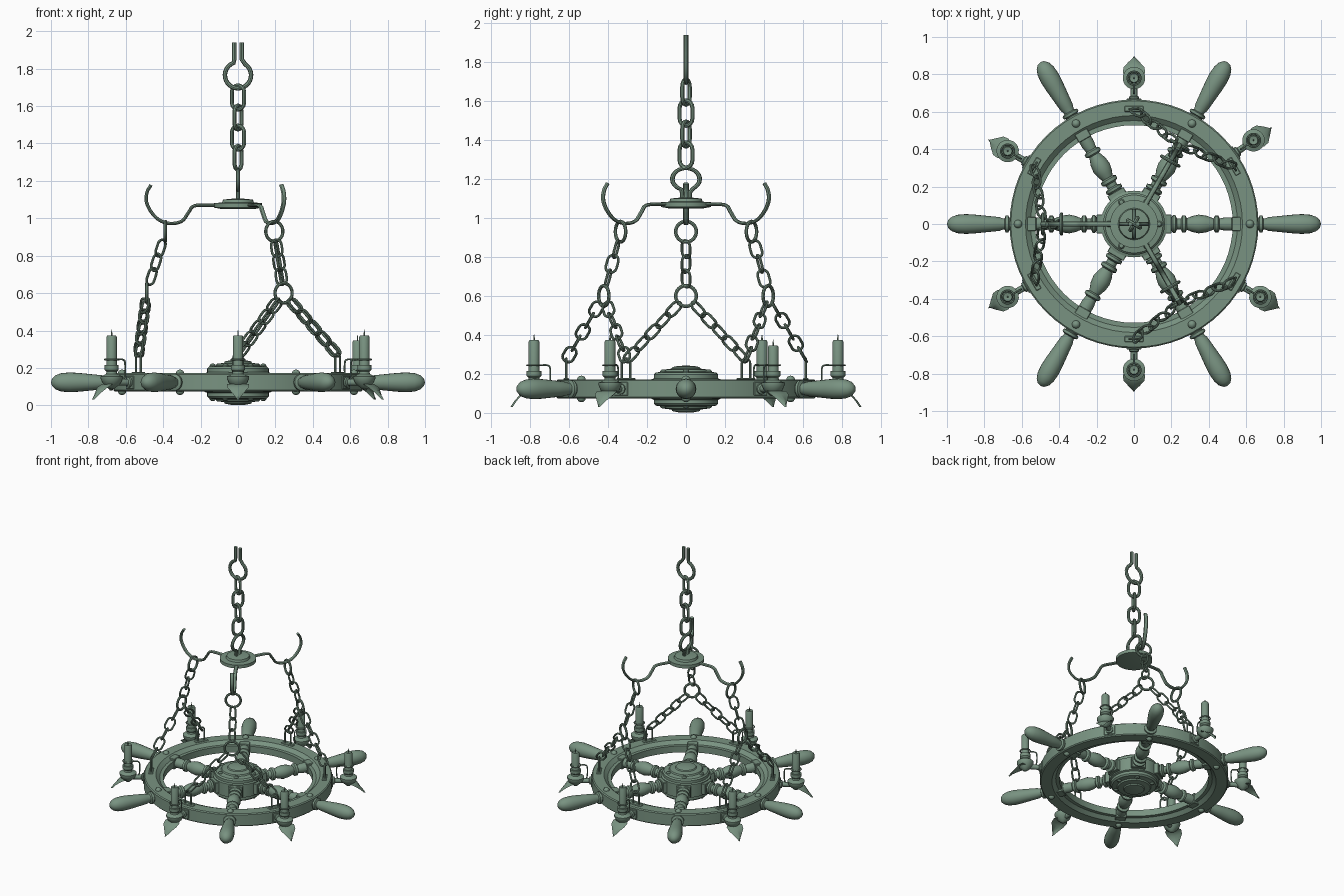
import bpy, bmesh
from math import sin, cos, pi, radians
from mathutils import Matrix, Vector

if "Cube" in bpy.data.objects:
    bpy.data.objects.remove(bpy.data.objects["Cube"])

# weathered green metal
MAT = bpy.data.materials.new("green_patina")
MAT.diffuse_color = (.19, .29, .22, 1)
MAT.use_nodes = True
MAT.node_tree.nodes["Principled BSDF"].inputs["Base Color"].default_value = MAT.diffuse_color


def add(name, mesh, m=None, smooth=True):
    ob = bpy.data.objects.new(name, mesh)
    bpy.context.collection.objects.link(ob)
    if m is not None:
        ob.matrix_world = m
    if not mesh.materials:
        mesh.materials.append(MAT)
    if smooth:
        mesh.polygons.foreach_set("use_smooth", [True] * len(mesh.polygons))
        mesh.set_sharp_from_angle(angle=radians(35))
    return ob


def lathe_mesh(name, prof, n=24, closed=False):
    """Revolve (radius, z) points round z."""
    bm = bmesh.new()
    rows = [[bm.verts.new((r * cos(2 * pi * i / n), r * sin(2 * pi * i / n), z))
             for i in range(n)] for r, z in prof]
    pairs = list(zip(rows, rows[1:]))
    if closed:
        pairs.append((rows[-1], rows[0]))
    for a, b in pairs:
        for i in range(n):
            j = (i + 1) % n
            bm.faces.new((a[i], a[j], b[j], b[i]))
    bmesh.ops.remove_doubles(bm, verts=bm.verts, dist=1e-5)
    bmesh.ops.recalc_face_normals(bm, faces=bm.faces)
    me = bpy.data.meshes.new(name)
    bm.to_mesh(me)
    bm.free()
    return me


def tube_mesh(name, pts, r, closed=False, res=2):
    """Round wire along a path."""
    cu = bpy.data.curves.new(name, 'CURVE')
    cu.dimensions = '3D'
    cu.bevel_depth, cu.bevel_resolution, cu.use_fill_caps = r, res, True
    sp = cu.splines.new('POLY')
    sp.points.add(len(pts) - 1)
    for p, c in zip(sp.points, pts):
        p.co = (*c, 1)
    sp.use_cyclic_u = closed
    ob = bpy.data.objects.new(name, cu)
    bpy.context.collection.objects.link(ob)
    me = bpy.data.meshes.new_from_object(ob)
    bpy.data.objects.remove(ob)
    return me


def box_mesh(name, sx, sy, sz):
    bm = bmesh.new()
    bmesh.ops.create_cube(bm, size=1, matrix=Matrix.Diagonal((sx, sy, sz, 1)))
    bmesh.ops.bevel(bm, geom=bm.edges[:], offset=0.003, segments=1, affect='EDGES')
    me = bpy.data.meshes.new(name)
    bm.to_mesh(me)
    bm.free()
    return me


def smooth_path(pts, steps=5):
    """Catmull-Rom through the points."""
    P = [Vector(p) for p in pts]
    P = [2 * P[0] - P[1]] + P + [2 * P[-1] - P[-2]]
    out = []
    for a, b, c, d in zip(P, P[1:], P[2:], P[3:]):
        for k in range(steps):
            t = k / steps
            out.append(0.5 * (2 * b + (c - a) * t + (2 * a - 5 * b + 4 * c - d) * t * t
                              + (3 * b - a - 3 * c + d) * t ** 3))
    return out + [P[-2]]


def circle(r, a0=0, a1=2 * pi, n=24):
    return [(r * cos(a0 + (a1 - a0) * i / n), 0, r * sin(a0 + (a1 - a0) * i / n)) for i in range(n)]


def polar(r, deg, z):
    return Vector((r * cos(radians(deg)), r * sin(radians(deg)), z))


def rot(deg, x=0, z=0):
    return Matrix.Rotation(radians(deg), 4, 'Z') @ Matrix.Translation((x, 0, z))


def chain(name, p0, p1, n, half_w, wire, twist=45):
    d = p1 - p0
    pitch = d.length / n
    st = pitch / 2 + wire - half_w
    pts = [(x, 0, z + (st if i < 9 else -st)) for i, (x, _, z) in
           enumerate(circle(half_w, 0, pi * 9 / 8, 9) + circle(half_w, pi, 17 / 8 * pi, 9))]
    me = tube_mesh(name, pts, wire, True)
    q = d.to_track_quat('Z', 'Y').to_matrix().to_4x4()
    for i in range(n):
        add(name, me, Matrix.Translation(p0 + d * ((i + .5) / n)) @ q
            @ Matrix.Rotation(radians(twist + 90 * (i % 2)), 4, 'Z'))


C = 0.123                      # wheel mid height
TO_X = Matrix.Rotation(pi / 2, 4, 'Y')

# wheel rim with sloped inner step
add("rim", lathe_mesh("rim", [(.665, C + .042), (.658, C + .049), (.58, C + .049), (.553, C + .025),
    (.528, C + .025), (.528, C - .025), (.553, C - .025), (.58, C - .049), (.658, C - .049),
    (.665, C - .042)], 64, True))

# hub
half = [(.178, .05), (.165, .055), (.165, .075), (.155, .085), (.12, .09), (.115, .1), (.075, .105),
        (.07, .113), (.04, .119), (0, .121)]
add("hub", lathe_mesh("hub", [(r, C - .001 - z) for r, z in half[::-1]] + [(r, C - .001 + z) for r, z in half], 36))

# spokes, handles, bolts
spoke = lathe_mesh("spoke", [(0, .16), (.036, .16), (.036, .2), (.047, .208), (.047, .222), (.028, .23),
    (.03, .25), (.046, .258), (.046, .275), (.031, .283), (.042, .31), (.05, .345), (.045, .385), (.03, .425),
    (.045, .433), (.045, .45), (.03, .458), (.036, .49), (.036, .55), (0, .55)], 16)
handle = lathe_mesh("handle", [(0, .65), (.036, .65), (.036, .668), (.045, .672), (.045, .686), (.03, .692),
    (.03, .7), (.037, .72), (.043, .78), (.05, .85), (.053, .9), (.049, .945), (.038, .975), (.02, .994), (0, 1)], 20)
block = box_mesh("spoke_block", .05, .1, .085)
end = box_mesh("spoke_end", .055, .075, .08)
dome = lathe_mesh("bolt", [(.022, -.004), (.022, .004), (.016, .013), (.008, .018), (0, .019)], 12)
stud = lathe_mesh("hub_stud", [(.017, -.01), (.017, .003), (.011, .011), (0, .014)], 10)
FLIP = Matrix.Rotation(pi, 4, 'X')
for a in range(0, 360, 60):
    add("spoke", spoke, rot(a, 0, C) @ TO_X)
    add("handle", handle, rot(a, 0, C) @ TO_X)
    add("spoke_block", block, rot(a, .175, C), False)
    add("spoke_end", end, rot(a, .55, C), False)
    for s, f in ((1, Matrix()), (-1, FLIP)):
        add("rim_bolt", dome, rot(a, .62, C + s * .049) @ f)
        add("hub_stud", stud, rot(a, .135, C + s * .087) @ f)

# candle holders
cup = lathe_mesh("candle_cup", [(0, .085), (.015, .088), (.028, .1), (.05, .12), (.06, .145), (.06, .155),
    (.045, .16), (.03, .168), (.028, .18), (.038, .19), (.038, .215), (.028, .215), (.028, .19)], 20)
candle = lathe_mesh("candle", [(.028, .19), (.028, .365), (.023, .374), (.004, .37), (.004, .385), (0, .408)], 16)
arm = lathe_mesh("candle_arm", [(0, .65), (.028, .65), (.028, .68), (.018, .685), (.018, .78), (0, .78)], 12)
plate = box_mesh("candle_plate", .012, .08, .07)
wire = tube_mesh("drip_handle", smooth_path([(.725, 0, .13), (.7, 0, .15), (.697, 0, .225), (.71, 0, .244),
                                             (.745, 0, .245)]), .005, res=1)
loop = tube_mesh("candle_loop", [(x, z, .245) for x, _, z in circle(.036, n=16)], .005, True, 1)
bm = bmesh.new()
rows = [[bm.verts.new((r - .012 * abs(s), s * w, z)) for s in (-1, -.5, 0, .5, 1)] for r, z, w in
        ((.78, .115, .03), (.82, .113, .06), (.85, .095, .056), (.878, .065, .03), (.902, .03, .003))]
for p, q in zip(rows, rows[1:]):
    for i in range(4):
        bm.faces.new((p[i], p[i + 1], q[i + 1], q[i]))
bmesh.ops.solidify(bm, geom=bm.faces[:], thickness=.006)
leaf = bpy.data.meshes.new("leaf")
bm.to_mesh(leaf)
bm.free()
for a in (35, 90, 150, 210, 270, 330):
    add("candle_cup", cup, rot(a, .78))
    add("candle", candle, rot(a, .78, -.028 if a == 35 else 0))
    add("candle_arm", arm, rot(a, 0, C) @ TO_X)
    add("candle_plate", plate, rot(a, .664, C), False)
    add("drip_handle", wire, rot(a))
    add("candle_loop", loop, rot(a, .78))
    add("leaf", leaf, rot(a))

# hanger plate with three hooked arms
add("hanger_plate", lathe_mesh("hanger_plate", [(0, 1.05), (.09, 1.05), (.128, 1.057), (.128, 1.082), (.085, 1.084),
    (.08, 1.1), (.03, 1.105), (0, 1.105)], 32))
hook = tube_mesh("hook_arm", smooth_path([(.05, 0, 1.07), (.15, 0, 1.07), (.235, 0, 1.066), (.265, 0, 1.03),
    (.3, 0, .985), (.36, 0, .972), (.42, 0, .99), (.465, 0, 1.035), (.49, 0, 1.09), (.486, 0, 1.14),
    (.465, 0, 1.178)]), .009)
ring = tube_mesh("chain_ring", circle(.053), .009, True)
staple = tube_mesh("staple", [(.025, 0, .15), (.025, 0, .255)] + [(x, 0, .255 + z) for x, _, z in
                   circle(.025, 0, pi, 6)] + [(-.025, 0, .255), (-.025, 0, .15)], .006)
base = box_mesh("staple_plate", .03, .1, .008)
QUARTER = Matrix.Rotation(pi / 2, 4, 'Z')
for a in (60, 180, 300):
    add("hook_arm", hook, rot(a) @ Matrix.Diagonal((1, 1.6, 1, 1)))
    add("hook_ring", ring, rot(a, .388, .93) @ QUARTER)
    add("split_ring", ring, rot(a, .487, .6) @ QUARTER)
    chain("upper_chain", polar(.402, a, .878), polar(.474, a, .652), 3, .029, .007)
    for s in (-30, 30):
        e, mid = polar(.615, a + s, .27), polar(.487, a, .6)
        chain("lower_chain", mid + (e - mid).normalized() * .053, e, 5, .029, .007)
        add("staple", staple, rot(a + s, .615) @ QUARTER)
        add("staple_plate", base, rot(a + s, .615, C + .051), False)

# main chain between two shackles
arc = circle(.07, pi / 2 + .35, 5 * pi / 2 - .35, 24)
shackle = tube_mesh("shackle", [(-.02, 0, .175), (-.02, 0, .085)] + arc + [(.02, 0, .085), (.02, 0, .175)], .012)
add("top_shackle", shackle, Matrix.Translation((0, 0, 1.765)))
add("bottom_shackle", shackle, Matrix.Translation((0, 0, 1.2)) @ QUARTER @ FLIP @ Matrix.Diagonal((1, 1, .8, 1)))
chain("main_chain", Vector((0, 0, 1.27)), Vector((0, 0, 1.7)), 4, .038, .011, 60)
